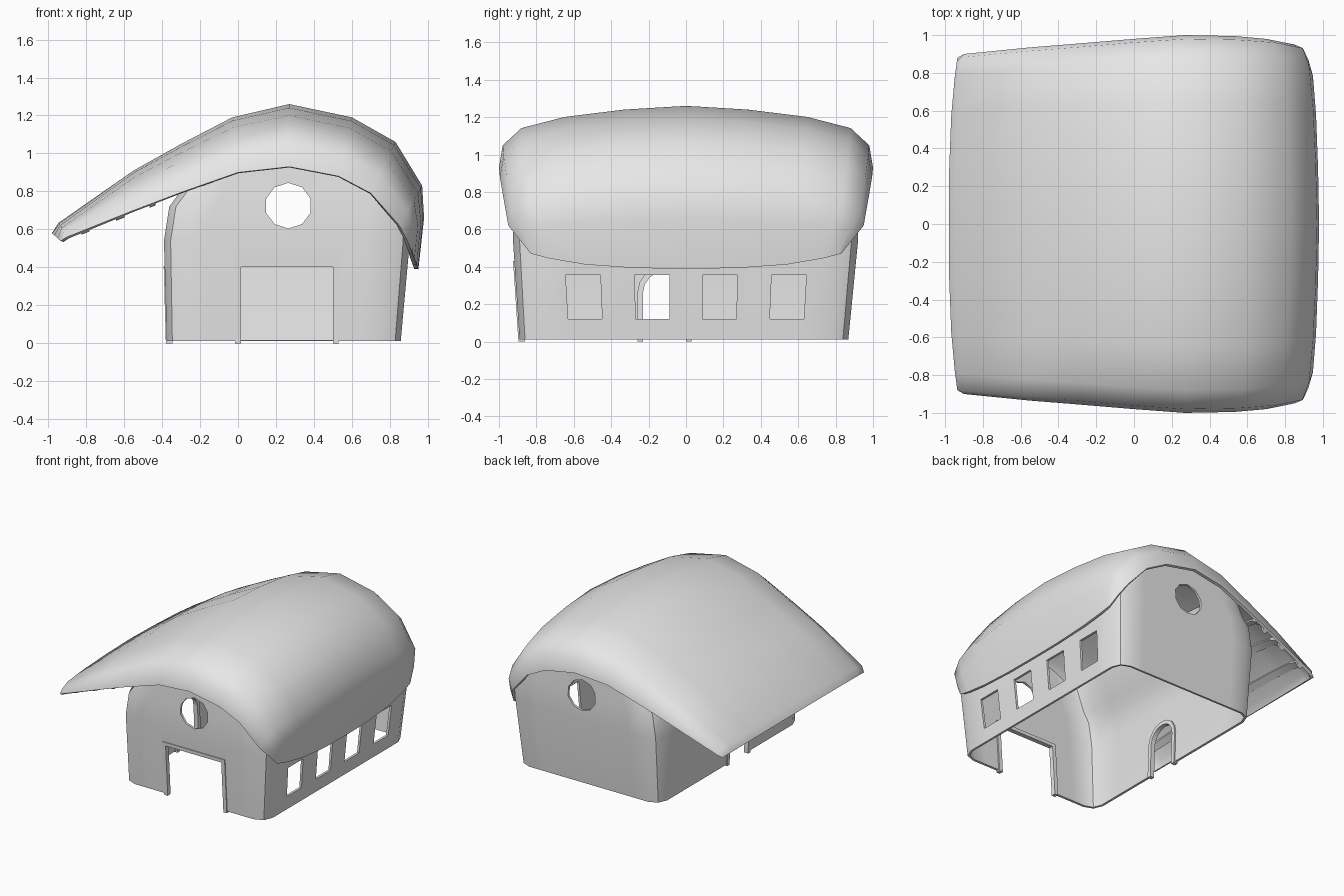
import bpy, bmesh, math
from mathutils import Vector
from mathutils.bvhtree import BVHTree

cube = bpy.data.objects.get("Cube")
if cube:
    bpy.data.objects.remove(cube, do_unlink=True)

GREY = (0.8, 0.8, 0.8, 1)
mat = bpy.data.materials.new("plain grey")
mat.use_nodes = True
mat.diffuse_color = GREY
mat.node_tree.nodes["Principled BSDF"].inputs["Base Color"].default_value = GREY


def make(name, bm):
    bmesh.ops.remove_doubles(bm, verts=bm.verts, dist=.0005)
    bmesh.ops.recalc_face_normals(bm, faces=bm.faces)
    mesh = bpy.data.meshes.new(name)
    bm.to_mesh(mesh)
    bm.free()
    obj = bpy.data.objects.new(name, mesh)
    bpy.context.collection.objects.link(obj)
    mesh.materials.append(mat)
    return obj


def smooth(obj, degrees):
    """Apply the modifiers, then shade smooth below the angle."""
    bpy.ops.object.select_all(action='DESELECT')
    obj.select_set(True)
    bpy.context.view_layer.objects.active = obj
    for m in list(obj.modifiers):
        bpy.ops.object.modifier_apply(modifier=m.name)
    bpy.ops.object.shade_smooth_by_angle(angle=math.radians(degrees))


def thicken(obj, thickness):
    solid = obj.modifiers.new("thickness", 'SOLIDIFY')
    solid.thickness = thickness
    solid.offset = -1


def skin(bm, rows, closed=False):
    """Quads between neighbouring rows of points."""
    grid = [[bm.verts.new(p) for p in row] for row in rows]
    for a, b in zip(grid, grid[1:]):
        n = len(a)
        for i in range(n if closed else n - 1):
            k = (i + 1) % n
            bm.faces.new((a[i], a[k], b[k], b[i]))


def bar(name, lines, degrees=35):
    """Closed four-sided bar running along four lines of points."""
    bm = bmesh.new()
    skin(bm, lines + lines[:1])
    for end in (0, -1):
        bm.faces.new([bm.verts.new(line[end]) for line in lines])
    smooth(make(name, bm), degrees)


# Roof profiles: ridge line at the middle, lower edge and half depth at the gables
MID = [(-.98, .58), (-.945, .635), (-.55, .91), (-.3, 1.05), (-.03, 1.19), (.27, 1.26),
       (.6, 1.19), (.83, 1.06), (.97, .83), (.98, .66), (.95, .39)]
EDGE = [(-.935, .54), (-.9, .56), (-.55, .70), (-.3, .795), (0, .90), (.27, .93),
        (.53, .88), (.7, .79), (.85, .62), (.89, .545), (.92, .47)]
DEPTH = [.88, .90, .935, .955, .98, 1, .995, .98, .95, .89, .83]
HALF = [(0, 0), (.33, .06), (.65, .18), (.88, .36), (.98, .64), (1, 1)]
ROLL = [(-f, d) for f, d in HALF[:0:-1]] + HALF
EAVE = [(f, abs(f) ** 3) for f, d in ROLL]


def section(s, roll=ROLL, tuck=1, drop=0):
    """Points across the roof at profile position s, optionally moved inward."""
    i = min(int(s), len(MID) - 2)
    t = s - i
    m = Vector(MID[i]).lerp(Vector(MID[i + 1]), t)
    e = Vector(EDGE[i]).lerp(Vector(EDGE[i + 1]), t)
    dep = DEPTH[i] + (DEPTH[i + 1] - DEPTH[i]) * t
    pts = []
    for f, d in roll:
        p = m.lerp(e, d)
        pts.append((p.x, dep * f * tuck, p.y - drop * (1 - d / 2)))
    return pts


# Roof: thin rolled shell
last = len(MID) - 1
bm = bmesh.new()
skin(bm, [section(n, EAVE if n in (0, last) else ROLL) for n in range(last + 1)])
roof_tree = BVHTree.FromBMesh(bm)
roof = make("roof", bm)
thicken(roof, .022)
smooth(roof, 55)

# Battens under the long eave, following the roll of the roof
for n, s in enumerate((1.28, 1.8, 2.4)):
    a, b = s - .06, s + .06
    bar(f"eave_batten_{n + 1}", [section(a, tuck=.985, drop=.008), section(b, tuck=.985, drop=.008),
                                 section(b, tuck=.955, drop=.036), section(a, tuck=.955, drop=.036)])


# Walls: rounded plan that widens upward, then leans in to meet the roof
def plan(x0, x1, y0, y1, r=.12, steps=2, cuts=9):
    pts = []
    corners = [(x0 + r, y0 + r, 180), (x1 - r, y0 + r, 270), (x1 - r, y1 - r, 0), (x0 + r, y1 - r, 90)]
    for n, (cx, cy, start) in enumerate(corners):
        for s in range(steps + 1):
            a = math.radians(start + 90 * s / steps)
            pts.append(Vector((cx + r * math.cos(a), cy + r * math.sin(a))))
        nxt = corners[(n + 1) % 4]
        end = Vector((nxt[0], pts[-1].y)) if n in (0, 2) else Vector((pts[-1].x, nxt[1]))
        first = pts[-1]
        pts += [first.lerp(end, k / cuts) for k in range(1, cuts)]
    return pts


def under_roof(p):
    hit = roof_tree.ray_cast(Vector((p.x, p.y, 0)), Vector((0, 0, 1)))[0]
    return (hit.z if hit else .6) - .012


base = plan(-.375, .857, -.89, .868, r=.1)
belt = plan(-.39, .905, -.925, .92)
upper = plan(-.362, .908, -.925, .92)
shoulder = plan(-.31, .9, -.92, .915)
top = plan(-.23, .88, -.912, .907)
heights = [under_roof(p) for p in top]
bm = bmesh.new()
skin(bm, [[(p.x, p.y, .012) for p in base],
          [(p.x, p.y, .54) for p in belt],
          [(p.x, p.y, min(.72, .54 + .5 * (h - .54))) for p, h in zip(upper, heights)],
          [(p.x, p.y, min(.79, .54 + .75 * (h - .54))) for p, h in zip(shoulder, heights)],
          [(p.x, p.y, h) for p, h in zip(top, heights)]], closed=True)
walls = make("walls", bm)
thicken(walls, .018)


# Openings: door, side windows, round gable windows and arched side door
def prism(name, outline, place, near, far):
    """Solid from an outline of (across, height) points."""
    bm = bmesh.new()
    rows = [[place(a, z, d) for a, z in outline] for d in (near, far)]
    skin(bm, rows, closed=True)
    for row in rows:
        bm.faces.new([bm.verts.new(p) for p in row])
    return make(name, bm)


def rect(a0, a1, z0, z1):
    return [(a0, z0), (a1, z0), (a1, z1), (a0, z1)]


def arch_line(centre, r, spring, floor, steps=8):
    arc = [(centre + r * math.cos(math.pi * k / steps), spring + r * math.sin(math.pi * k / steps))
           for k in range(steps + 1)]
    return [(centre + r, floor)] + arc + [(centre - r, floor)]


def along_y(a, z, d):
    return (a, d, z)


def along_x(a, z, d):
    return (d, a, z)


def fanned(a, z, d):
    return (d, a * (1 + .09 * (z - .24)), z)


DOOR_Y = -.115
ring = [(.265 + .123 * math.sin(math.tau * k / 10), .725 + .12 * math.cos(math.tau * k / 10))
        for k in range(10)]
cutters = [prism("door_cutter", rect(-.01, .525, -.1, .425), along_y, -1.2, -.7),
           prism("round_cutter", ring, along_y, -1.2, 1.2),
           prism("arch_cutter", arch_line(DOOR_Y, .14, .26, -.1), along_x, -.6, -.2)]
for y in (-.545, -.18, .18, .545):
    cutters.append(prism("window_cutter", rect(y - .092, y + .092, .12, .357), fanned, .6, 1.2))
for c in cutters:
    c.hide_render = True
    cut = walls.modifiers.new("opening", 'BOOLEAN')
    cut.operation = 'DIFFERENCE'
    cut.solver = 'EXACT'
    cut.object = c
smooth(walls, 40)
for c in cutters:
    bpy.data.objects.remove(c, do_unlink=True)


# Frames around the two doorways, following the leaning walls
def frame(name, outer, inner, lean, place, near, far):
    bar(name, [[place(a, z, d - lean * z) for a, z in line]
               for line, d in ((outer, near), (inner, near), (inner, far), (outer, far))])


frame("front_door_frame", [(-.015, 0), (-.015, .43), (.53, .43), (.53, 0)],
      [(.015, 0), (.015, .402), (.5, .402), (.5, 0)], .066, along_y, -.896, -.86)
frame("side_door_frame", arch_line(DOOR_Y, .145, .26, 0), arch_line(DOOR_Y, .115, .26, 0),
      .028, along_x, -.38, -.345)
